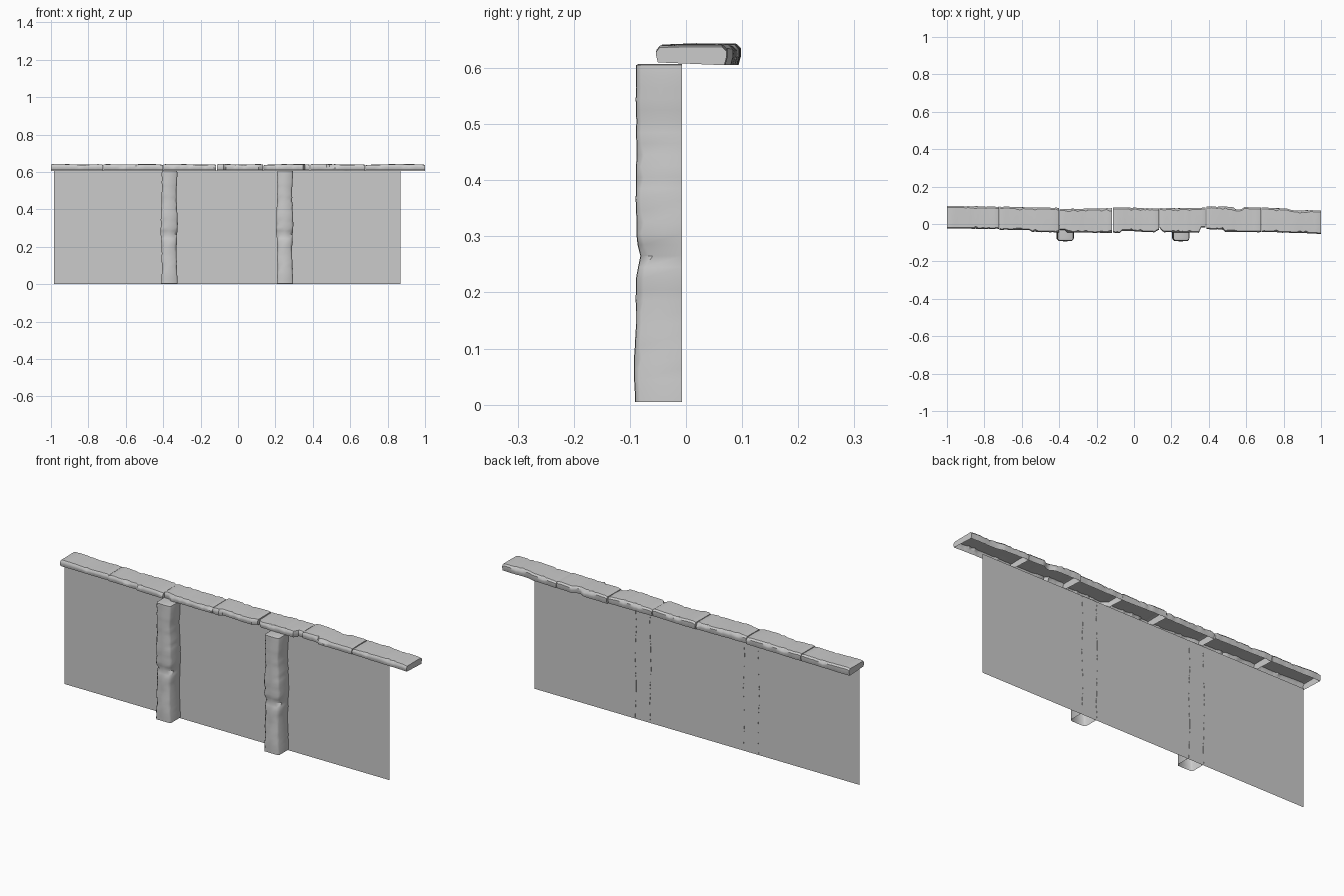
import bpy, bmesh, math, random
from mathutils import Vector

random.seed(4)
if "Cube" in bpy.data.objects:
    bpy.data.objects.remove(bpy.data.objects["Cube"], do_unlink=True)

stone = bpy.data.materials.new("grey stone")
stone.use_nodes = True
GREY = (0.6, 0.6, 0.6, 1)
stone.diffuse_color = GREY
stone.node_tree.nodes["Principled BSDF"].inputs["Base Color"].default_value = GREY


def finish(bm, name, angle=None):
    mesh = bpy.data.meshes.new(name)
    bm.to_mesh(mesh)
    bm.free()
    mesh.materials.append(stone)
    obj = bpy.data.objects.new(name, mesh)
    bpy.context.collection.objects.link(obj)
    if angle:
        bpy.ops.object.select_all(action="DESELECT")
        obj.select_set(True)
        bpy.context.view_layer.objects.active = obj
        bpy.ops.object.shade_smooth_by_angle(angle=math.radians(angle))
    return obj


def loft(sections, name, cap_start, cap_end, angle):
    """Skin open cross-sections, closing the chosen ends."""
    bm = bmesh.new()
    rows = [[bm.verts.new(p) for p in s] for s in sections]
    for a, b in zip(rows, rows[1:]):
        for i in range(len(a) - 1):
            bm.faces.new((a[i], a[i + 1], b[i + 1], b[i]))
    if cap_start:
        bm.faces.new(rows[0][::-1])
    if cap_end:
        bm.faces.new(rows[-1])
    return finish(bm, name, angle)


def wobble(amount):
    return random.uniform(-amount, amount)


def step(points, x):
    """Edge depth at x, easing between (x, depth) points."""
    for (xa, ya), (xb, yb) in zip(points, points[1:]):
        if x <= xb:
            return ya + (yb - ya) * max(0, x - xa) / (xb - xa)
    return points[-1][1]


# Wall panel: a single sheet
bm = bmesh.new()
bm.faces.new([bm.verts.new((x, -0.008, z)) for x, z in
              ((-0.985, 0), (0.87, 0), (0.87, 0.607), (-0.985, 0.607))])
finish(bm, "wall_panel")

# Coping stones: chipped slabs, open underneath
JOINTS = (-1, -0.72, -0.4, -0.115, 0.135, 0.385, 0.68, 1)
FRONT = (
    ((0, -0.024), (1, -0.026)),
    ((0, -0.03), (0.5, -0.032), (0.55, -0.042), (1, -0.045)),
    ((0, -0.033), (0.1, -0.034), (0.14, -0.045), (1, -0.048)),
    ((0, -0.045), (0.15, -0.05), (0.2, -0.036), (0.9, -0.045), (1, -0.03)),
    ((0, -0.02), (0.08, -0.044), (0.85, -0.046), (0.9, -0.02), (1, -0.02)),
    ((0, -0.028), (0.3, -0.03), (0.35, -0.042), (1, -0.045)),
    ((0, -0.042), (1, -0.052)),
)
BACK = (
    ((0, 0.097), (1, 0.092)),
    ((0, 0.093), (1, 0.086)),
    ((0, 0.08), (1, 0.084)),
    ((0, 0.09), (1, 0.083)),
    ((0, 0.084), (1, 0.086)),
    ((0, 0.094), (0.48, 0.092), (0.54, 0.077), (0.65, 0.08), (0.7, 0.092), (1, 0.086)),
    ((0, 0.088), (0.45, 0.082), (0.5, 0.074), (1, 0.072)),
)
STATIONS = 21
for n, (x0, x1) in enumerate(zip(JOINTS, JOINTS[1:])):
    sections = []
    tilt, phase = wobble(0.002), random.uniform(0, 6)
    for k in range(STATIONS):
        t = k / (STATIONS - 1)
        x = x0 + 0.0015 + (x1 - x0 - 0.003) * t
        f = step(FRONT[n], t) + wobble(0.0015)
        b = step(BACK[n], t) + wobble(0.0015)
        top = 0.641 + tilt * (2 * t - 1) + 0.0015 * math.sin(phase + 7 * t)
        if k in (0, STATIONS - 1):
            top -= 0.003
        chip = random.choice((0, 0, 0, 0.006))
        sections.append([
            (x, f + 0.003, 0.61), (x, f, 0.622), (x, f + chip / 2, top - 0.009 - chip),
            (x, f + 0.006 + chip, top - 0.001),
            (x, f * 0.6 + b * 0.4, top + wobble(0.001)),
            (x, b - 0.008 - chip, top), (x, b - chip / 2, top - 0.008 - chip),
            (x, b, 0.62), (x, b - 0.004, 0.605)])
    loft(sections, f"coping_stone_{n + 1}", True, True, 40)

# Buttresses: worn posts against the wall, open at the base and back
HALF = 0.042
profile = []
LEVELS = 31
for k in range(LEVELS):
    t = k / (LEVELS - 1)
    z = 0.005 + 0.6 * t
    left = -HALF + 0.003 * math.sin(9 * t) + wobble(0.002)
    right = HALF + 0.003 * math.sin(11 * t + 2) + wobble(0.002)
    groove = 0.008 * math.exp(-((z - 0.265) / 0.02) ** 2)
    front = -0.088 - 0.004 * math.exp(-((z - 0.06) / 0.05) ** 2) + groove + wobble(0.0007)
    bev = 0.008 + random.choice((0, 0, 0.005)) + groove
    profile.append([
        (left, -0.007, z), (left, front + bev, z), (left + bev, front, z),
        (wobble(0.004), front - 0.001, z),
        (right - bev, front, z), (right, front + bev, z), (right, -0.007, z)])
# worn top edge
profile.append([(x * 0.93, y * 0.95, 0.607) for x, y, z in profile[-1]])
for side, x in (("right", -0.368), ("left", 0.25)):
    post = loft(profile, f"buttress_{side}", False, True, 50)
    post.location.x = x
